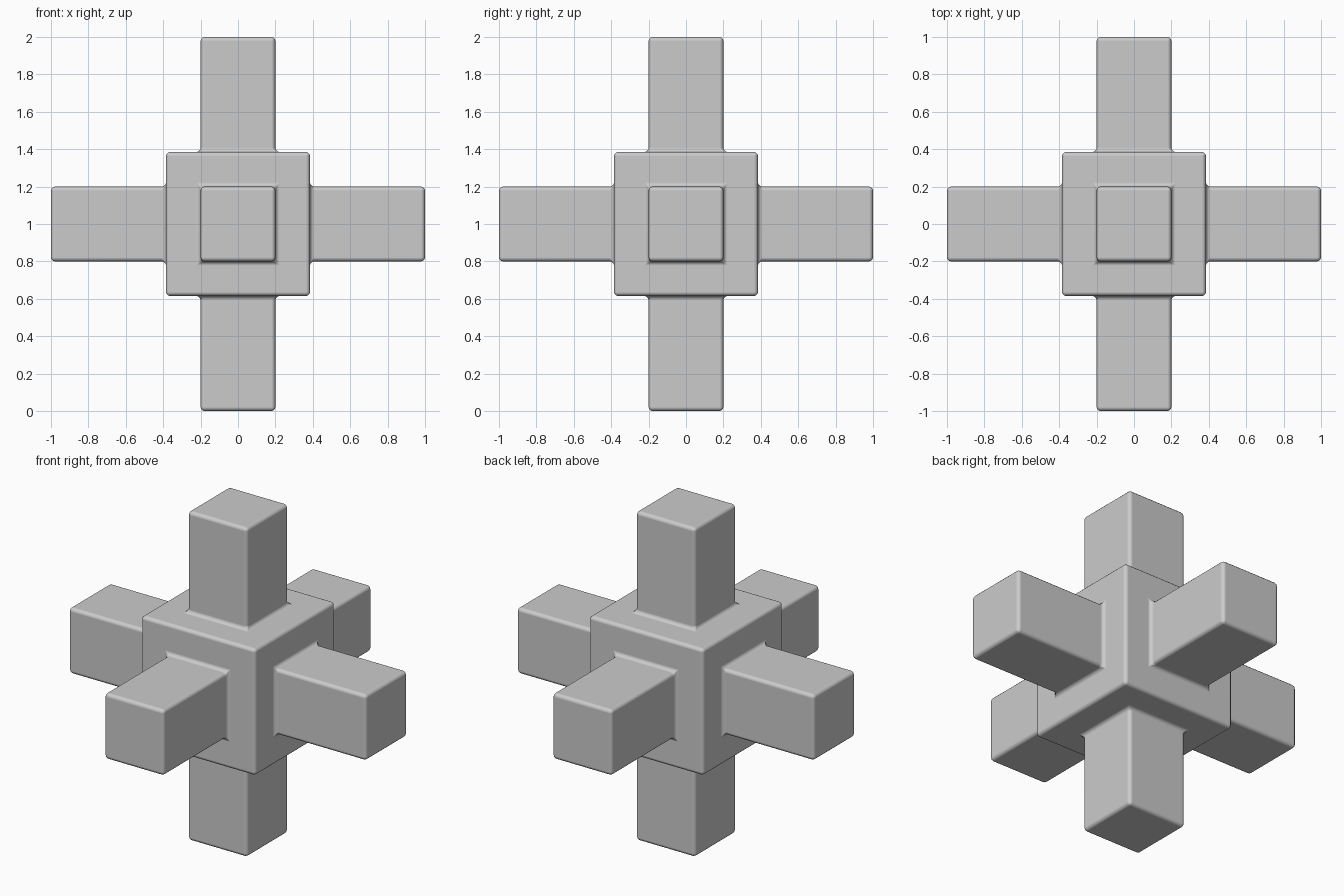
import bpy, bmesh
from mathutils import Vector

if "Cube" in bpy.data.objects:
    bpy.data.objects.remove(bpy.data.objects["Cube"])

CORE, ARM, REACH = 0.385, 0.2, 1.0   # half sizes of core and arm, arm reach

# Core cube with a square arm drawn out of each face
bm = bmesh.new()
bmesh.ops.create_cube(bm, size=2 * CORE)
for face in list(bm.faces):
    normal = face.normal.copy()
    bmesh.ops.inset_individual(bm, faces=[face], thickness=CORE - ARM, use_even_offset=True)
    out = bmesh.ops.extrude_discrete_faces(bm, faces=[face])["faces"]
    bmesh.ops.translate(bm, verts=out[0].verts, vec=normal * (REACH - CORE))
bmesh.ops.translate(bm, verts=bm.verts, vec=Vector((0, 0, REACH)))
bmesh.ops.recalc_face_normals(bm, faces=bm.faces)

mesh = bpy.data.meshes.new("six_way_cross")
bm.to_mesh(mesh)
bm.free()
cross = bpy.data.objects.new("six_way_cross", mesh)
bpy.context.collection.objects.link(cross)
for p in mesh.polygons:
    p.use_smooth = True

# Rounded edges and fillets where the arms meet the core
bevel = cross.modifiers.new("rounded_edges", 'BEVEL')
bevel.width = 0.022
bevel.segments = 3
bevel.limit_method = 'ANGLE'
bevel.harden_normals = True
